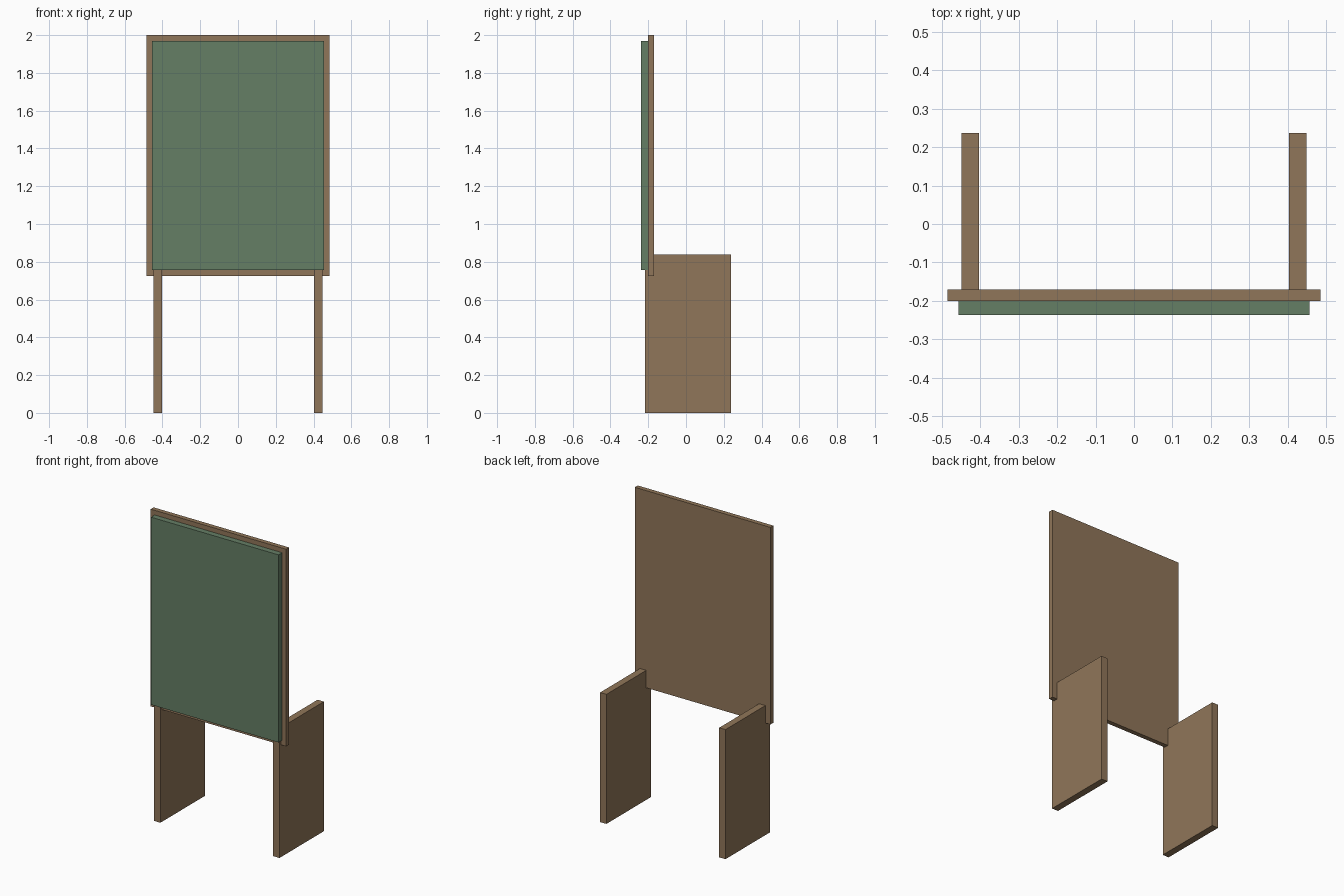
import bpy

if "Cube" in bpy.data.objects:
    bpy.data.objects.remove(bpy.data.objects["Cube"])


def material(name, color):
    m = bpy.data.materials.new(name)
    m.diffuse_color = color
    m.use_nodes = True
    m.node_tree.nodes["Principled BSDF"].inputs["Base Color"].default_value = m.diffuse_color
    return m


def box(name, lo, hi, mat):
    """Box between two opposite corners."""
    centre = [(a + b) / 2 for a, b in zip(lo, hi)]
    bpy.ops.mesh.primitive_cube_add(size=1, location=centre)
    ob = bpy.context.object
    ob.name = name
    ob.scale = [b - a for a, b in zip(lo, hi)]
    bpy.ops.object.transform_apply(location=False, rotation=False, scale=True)
    ob.data.materials.append(mat)
    return ob


wood = material("wood", (0.28, 0.18, 0.10, 1))
green = material("green_panel", (0.13, 0.21, 0.13, 1))

# Upright backing board, its rim showing around the panel
box("backing_board", (-0.485, -0.20, 0.725), (0.485, -0.17, 2.0), wood)

# Raised green panel on the front of the board
box("front_panel", (-0.456, -0.237, 0.757), (0.456, -0.20, 1.97), green)

# Two slab legs running front to back, passing through the board's lower edge
for side, x in (("left", -0.426), ("right", 0.426)):
    box(side + "_leg", (x - 0.0225, -0.217, 0), (x + 0.0225, 0.237, 0.838), wood)
